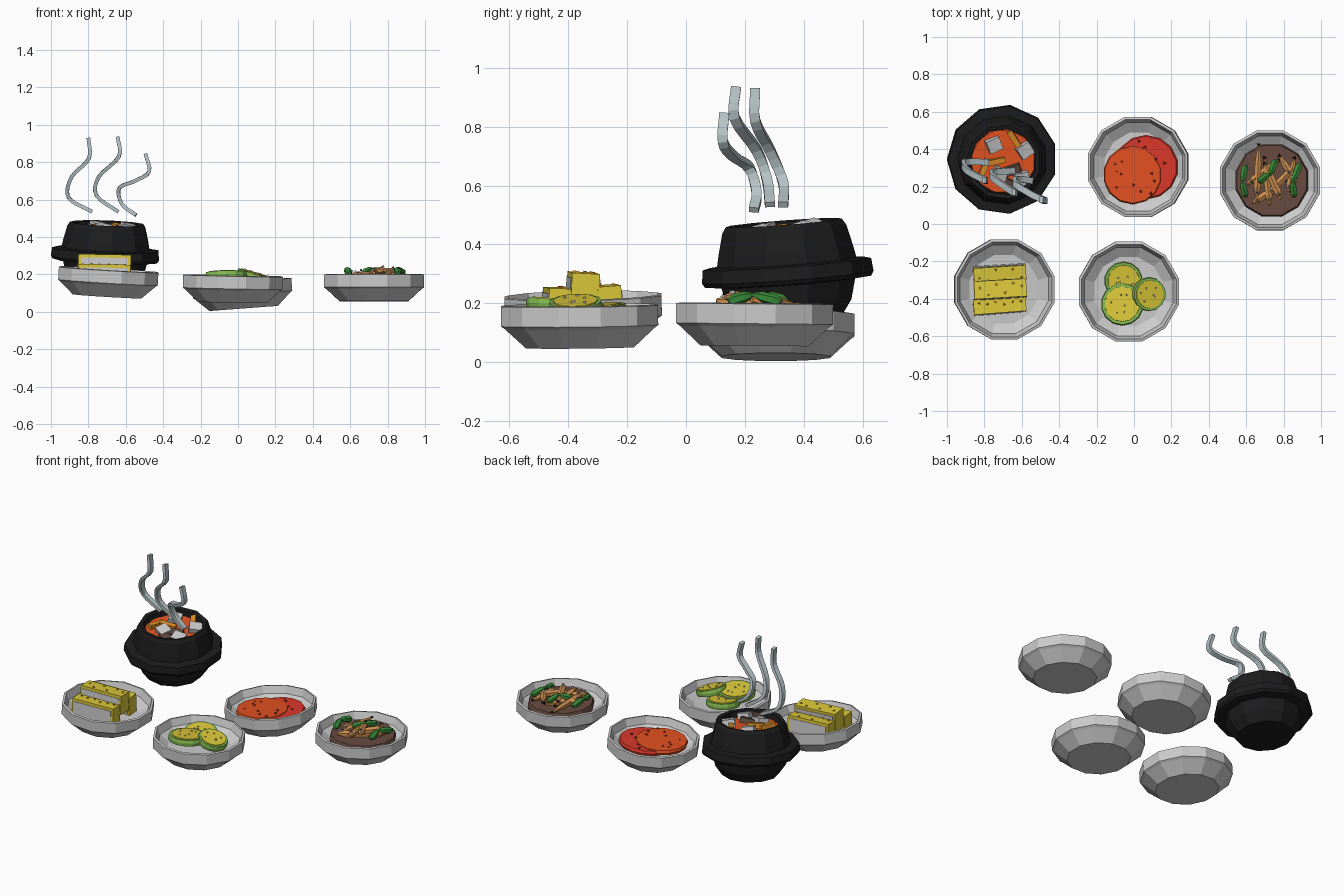
import bpy, bmesh, math, random
from mathutils import Matrix, Vector, Euler

if "Cube" in bpy.data.objects:
    bpy.data.objects.remove(bpy.data.objects["Cube"])

random.seed(4)
PI = math.pi


def mat(name, rgb):
    m = bpy.data.materials.new(name)
    m.diffuse_color = (*rgb, 1)
    m.use_nodes = True
    m.node_tree.nodes["Principled BSDF"].inputs["Base Color"].default_value = m.diffuse_color
    return m


BLACK = mat("black_stone", (0.012, 0.012, 0.013))
SOUP = mat("soup_orange", (0.80, 0.09, 0.015))
RED = mat("kimchi_red", (0.72, 0.04, 0.025))
ORANGE = mat("kimchi_orange", (0.76, 0.08, 0.015))
FLAKE = mat("chili_flake", (0.35, 0.03, 0.02))
CARROT = mat("carrot", (0.75, 0.28, 0.02))
MEAT = mat("brown_meat", (0.12, 0.07, 0.05))
SAUCE = mat("brown_sauce", (0.14, 0.07, 0.05))
FISHC = mat("fried_tan", (0.62, 0.28, 0.08))
GREEN = mat("green", (0.04, 0.25, 0.04))
RIND = mat("rind_green", (0.22, 0.48, 0.08))
YELLOW = mat("yellow", (0.72, 0.58, 0.04))
STEAM = mat("steam_grey", (0.48, 0.56, 0.58))


def finish(name, bm, M, material=None):
    bmesh.ops.recalc_face_normals(bm, faces=bm.faces)
    me = bpy.data.meshes.new(name)
    bm.to_mesh(me)
    bm.free()
    ob = bpy.data.objects.new(name, me)
    bpy.context.collection.objects.link(ob)
    ob.matrix_world = M
    if material:
        me.materials.append(material)
    return ob


def place(x, y, z, rx=0, ry=0, rz=0):
    return Matrix.Translation((x, y, z)) @ Euler((rx, ry, rz)).to_matrix().to_4x4()


def lathe(name, profile, n, M, material=None):
    """Closed vessel: rings joined by quads, capped at both profile ends."""
    bm = bmesh.new()
    rings = [[bm.verts.new((r * math.cos(2 * PI * (i + .5) / n), r * math.sin(2 * PI * (i + .5) / n), z))
              for i in range(n)] for r, z in profile]
    for a, b in zip(rings, rings[1:]):
        for i in range(n):
            bm.faces.new((a[i], a[(i + 1) % n], b[(i + 1) % n], b[i]))
    bm.faces.new(rings[0])
    bm.faces.new(rings[-1])
    return finish(name, bm, M, material)


def disc(name, r, h, n, M, material):
    return lathe(name, [(r * .97, 0), (r, h * .5), (r * .96, h)], n, M, material)


def box(name, size, M, material=None):
    bm = bmesh.new()
    bmesh.ops.create_cube(bm, size=1)
    bmesh.ops.scale(bm, vec=size, verts=bm.verts)
    return finish(name, bm, M, material)


def specks(name, spots, M, material, r=.01):
    """Small three-sided flakes gathered in one object."""
    bm = bmesh.new()
    for x, y, z in spots:
        bmesh.ops.create_cone(bm, cap_ends=True, segments=3, radius1=r, radius2=r * .6, depth=.008,
                              matrix=place(x, y, z, rz=random.uniform(0, 6)))
    return finish(name, bm, M, material)


def ring_spots(n, r, z):
    return [(r * math.sqrt(random.random()) * math.cos(a), r * math.sqrt(random.random()) * math.sin(a), z)
            for a in [2 * PI * i / n + random.uniform(-.3, .3) for i in range(n)]]


def sweep(name, pts, w, t, M, material, steps=4):
    """Rectangular ribbon along a smooth path; w lies along y."""
    P = [Vector(p) for p in pts]
    P = [2 * P[0] - P[1]] + P + [2 * P[-1] - P[-2]]
    path = []
    for i in range(1, len(P) - 2):
        a, b, c, d = P[i - 1:i + 3]
        for k in range(steps + (i == len(P) - 3)):
            u = k / steps
            path.append(.5 * (2 * b + (c - a) * u + (2 * a - 5 * b + 4 * c - d) * u * u
                              + (3 * b - a - 3 * c + d) * u ** 3))
    bm = bmesh.new()
    rings = []
    for i, p in enumerate(path):
        tan = (path[min(i + 1, len(path) - 1)] - path[max(i - 1, 0)]).normalized()
        side = tan.cross(Vector((0, 1, 0))).normalized()
        up = side.cross(tan)
        rings.append([bm.verts.new(p + side * sx * t / 2 + up * sy * w / 2)
                      for sx, sy in ((-1, -1), (1, -1), (1, 1), (-1, 1))])
    for a, b in zip(rings, rings[1:]):
        for i in range(4):
            bm.faces.new((a[i], a[(i + 1) % 4], b[(i + 1) % 4], b[i]))
    bm.faces.new(rings[0])
    bm.faces.new(rings[-1])
    return finish(name, bm, M, material)


def spindle(name, a, b, r, M, material):
    """Six-sided body pointed at both ends, from a to b."""
    a, b = Vector(a), Vector(b)
    d = b - a
    R = Matrix.Translation(a) @ d.to_track_quat('Z', 'Y').to_matrix().to_4x4()
    L = d.length
    return lathe(name, [(r * .45, 0), (r, L * .2), (r * .9, L * .65), (r * .25, L)], 6, M @ R, material)


# Stone pot with flange
pot = place(-.712, .357, .14, .075, .04)
lathe("stone_pot", [(.17, 0), (.212, .06), (.23, .13), (.285, .135), (.295, .15), (.29, .195), (.24, .20),
                    (.232, .24), (.213, .315), (.2, .335), (.178, .33), (.172, .27)], 11, pot, BLACK)
disc("soup", .178, .02, 12, pot @ place(0, 0, .275), SOUP)
for i, (x, y, a) in enumerate([(-.05, .09, .4), (.115, .06, .6), (-.02, -.07, -.4), (.10, -.09, .2)]):
    box(f"tofu_{i}", (.075, .07, .05), pot @ place(x, y, .305, .2, .15, a))
for i, (x, y, a) in enumerate([(.06, .12, -1), (-.04, 0, .2), (-.10, -.03, 1.2)]):
    box(f"carrot_{i}", (.10, .03, .035), pot @ place(x, y, .305, .1, .1, a), CARROT)
for i, (x, y, a) in enumerate([(.05, -.045, .3), (.03, -.12, -.5)]):
    box(f"meat_{i}", (.09, .05, .04), pot @ place(x, y, .3, .2, -.1, a), MEAT)

# Steam ribbons
for i, pts in enumerate([
    [(-.80, .235, .93), (-.797, .235, .82), (-.89, .285, .72), (-.905, .33, .61), (-.78, .33, .535)],
    [(-.643, .17, .935), (-.637, .165, .83), (-.745, .24, .72), (-.755, .275, .62), (-.64, .285, .535)],
    [(-.495, .13, .845), (-.475, .125, .75), (-.55, .16, .70), (-.635, .215, .66), (-.62, .24, .575),
     (-.545, .23, .517)]]):
    sweep(f"steam_{i}", pts, .034, .02, Matrix(), STEAM)

# Side dish bowls
BOWL = [(.19, 0), (.262, .065), (.276, .075), (.276, .142), (.262, .145), (.245, .10), (.19, .065)]
bowls = {"kimchi": place(.03, .305, .018, 0, -.075), "anchovy": place(.727, .232, .056, -.01, 0),
         "cucumber": place(-.03, -.36, .05, .01, .02), "egg": place(-.7, -.347, .083, .02, .06)}
for k, M in bowls.items():
    lathe(k + "_bowl", BOWL, 12, M)

# Kimchi: two overlapping leaves with flakes
M = bowls["kimchi"]
disc("kimchi_leaf_lower", .172, .03, 14, M @ place(.042, .0, .08, .04), RED)
disc("kimchi_leaf_upper", .158, .03, 14, M @ place(-.03, -.042, .088, 0, .03), ORANGE)
specks("kimchi_flakes", ring_spots(14, .16, .12), M @ place(0, -.01, 0), FLAKE)

# Fried anchovies and peppers on sauce
M = bowls["anchovy"]
disc("anchovy_sauce", .20, .05, 12, M @ place(.01, 0, .075), SAUCE)
whites, pupils, tails = [], [], []
for i, (hx, hy, tx, ty, z) in enumerate([
        (-.07, -.09, -.06, .19, .145), (0, -.13, -.03, .12, .15), (.06, -.10, -.03, .09, .165),
        (.14, -.01, .05, .13, .155), (-.12, -.02, .05, .11, .14), (.10, -.06, .13, .12, .145),
        (-.09, -.12, .09, .0, .14), (.12, .06, -.02, -.08, .16)]):
    spindle(f"anchovy_{i}", (hx, hy, z), (tx, ty, z - .01), .022, M, FISHC)
    d = Vector((tx - hx, ty - hy)).normalized() * .025
    whites.append((hx + d.x, hy + d.y, z + .018))
    pupils.append((hx + d.x, hy + d.y, z + .022))
    tails.append((tx, ty, z - .005))
specks("anchovy_eyes", whites, M, None, .013)
specks("anchovy_pupils", pupils, M, BLACK, .007)
specks("anchovy_tails", tails, M, BLACK, .013)
for i, (a, b, c) in enumerate([((-.13, -.09), (-.15, 0), (-.13, .08)), ((-.06, -.01), (0, .04), (.03, .11)),
                               ((.13, -.09), (.12, 0), (.16, .09))]):
    spindle(f"pepper_{i}_a", (*a, .15), (*b, .175), .021, M, GREEN)
    spindle(f"pepper_{i}_b", (*c, .15), (b[0], b[1] - .015, .175), .021, M, GREEN)

# Cucumber slices: green rind, yellow face, small seeds
M = bowls["cucumber"]
for i, (x, y, z, r, rx, ry) in enumerate([(-.03, .06, .105, .103, .08, .05), (-.035, -.07, .125, .115, -.1, -.03),
                                          (.102, -.013, .125, .092, .03, .27)]):
    S = M @ place(x, y, z, rx, ry)
    disc(f"cucumber_rind_{i}", r, .036, 14, S, RIND)
    disc(f"cucumber_face_{i}", r * .85, .042, 14, S @ place(0, 0, -.002), YELLOW)
    specks(f"cucumber_seeds_{i}", ring_spots(6, r * .6, .041), S, None, .008)

# Battered egg bars: pale filling showing on the long sides
M = bowls["egg"]
for i, (y, z, w, rx) in enumerate([(-.085, .11, .085, -.05), (.0, .16, .095, -.08), (.085, .115, .08, .05)]):
    B = M @ place(-.025, y, z, rx, -.04, .06 if i else .08)
    box(f"egg_bar_{i}", (.28, w, .12), B, YELLOW)
    box(f"egg_filling_{i}", (.25, w + .006, .085), B)
    specks(f"egg_flakes_{i}", [(-.11 + .045 * k, random.uniform(-.03, .03), .061) for k in range(6)], B, CARROT)
